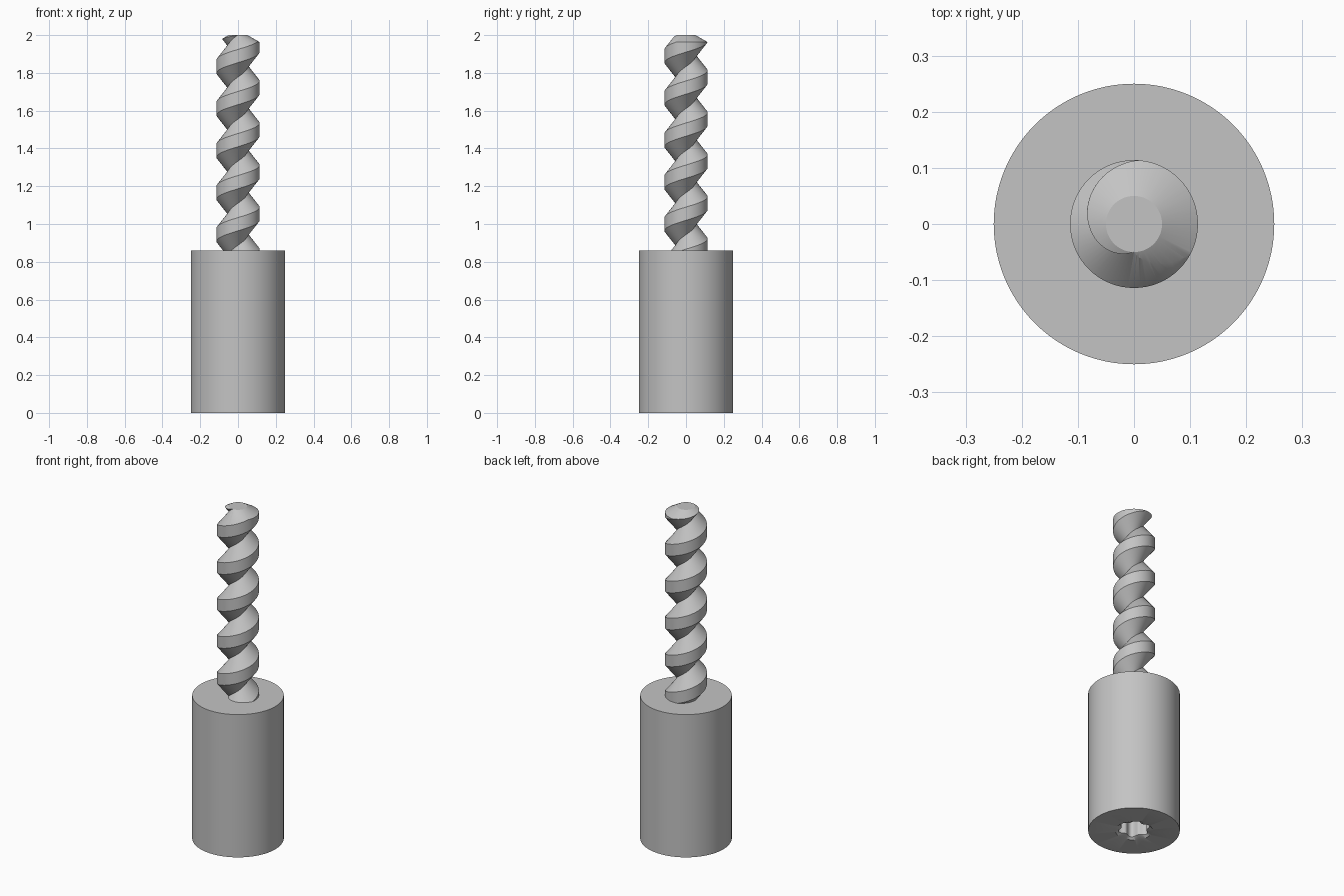
import bpy
import bmesh
from math import cos, sin, tau, radians

if "Cube" in bpy.data.objects:
    bpy.data.objects.remove(bpy.data.objects["Cube"])

# One plain grey for everything
GREY = (0.55, 0.55, 0.55, 1)
steel = bpy.data.materials.new("steel_grey")
steel.use_nodes = True
steel.diffuse_color = GREY
steel.node_tree.nodes["Principled BSDF"].inputs["Base Color"].default_value = GREY


def finish(bm, name):
    bmesh.ops.recalc_face_normals(bm, faces=bm.faces)
    mesh = bpy.data.meshes.new(name)
    bm.to_mesh(mesh)
    bm.free()
    mesh.materials.append(steel)
    obj = bpy.data.objects.new(name, mesh)
    bpy.context.collection.objects.link(obj)
    return obj


def smooth(obj, angle):
    bpy.ops.object.select_all(action="DESELECT")
    obj.select_set(True)
    bpy.context.view_layer.objects.active = obj
    bpy.ops.object.shade_smooth_by_angle(angle=radians(angle))


def turned(name, rings, sides):
    """Loft rings of (radius, height); radius may be a function of angle."""
    bm = bmesh.new()
    loops = []
    for radius, z in rings:
        loop = []
        for i in range(sides):
            a = tau * i / sides
            r = radius(a) if callable(radius) else radius
            loop.append(bm.verts.new((r * cos(a), r * sin(a), z)))
        loops.append(loop)
    for low, high in zip(loops, loops[1:]):
        for i in range(sides):
            j = (i + 1) % sides
            bm.faces.new((low[i], low[j], high[j], high[i]))
    bm.faces.new(loops[0])
    bm.faces.new(loops[-1])
    return finish(bm, name)


# Cylindrical body with a countersunk six-lobed socket underneath
BODY_TOP = 0.86


def lobes(a):
    return 0.079 + 0.011 * cos(6 * a)


body = turned("body", [(0.25, BODY_TOP), (0.25, 0), (0.102, 0),
                       (lobes, 0.012), (lobes, 0.3)], 96)
smooth(body, 30)

# Threaded shaft: helical strips of lower flank, crest and upper flank
CORE, CREST, PITCH, HALF_CREST = 0.05, 0.114, 0.2226, 0.035
STEPS = 64
TURNS_BELOW, TURNS = 7, 9
CREST_HEIGHT = 1.945

bm = bmesh.new()


def helix(radius, offset, turns):
    line = []
    for k in range(turns * STEPS + 1):
        t = k / STEPS
        z = CREST_HEIGHT + (t - TURNS_BELOW) * PITCH + offset
        line.append(bm.verts.new((radius * cos(tau * t), radius * sin(tau * t), z)))
    return line


root = helix(CORE, -PITCH / 2, TURNS + 1)
low = helix(CREST, -HALF_CREST, TURNS)
high = helix(CREST, HALF_CREST, TURNS)
for a, b in ((root, low), (low, high), (high, root[STEPS:])):
    for k in range(TURNS * STEPS):
        bm.faces.new((a[k], a[k + 1], b[k + 1], b[k]))

# Close both ends with fans; they lie outside the trimmed length
middle = CREST_HEIGHT + (TURNS / 2 - TURNS_BELOW) * PITCH
rim = [e for e in bm.edges if e.is_boundary]
for upper in (False, True):
    edges = [e for e in rim if (e.verts[0].co.z > middle) == upper]
    tip_z = sum(e.verts[0].co.z for e in edges) / len(edges)
    tip = bm.verts.new((0, 0, tip_z))
    for e in edges:
        bm.faces.new((e.verts[0], e.verts[1], tip))
shaft = finish(bm, "threaded_shaft")

# Trim the shaft to length with a chamfered end
trim = turned("shaft_trim", [(0.13, BODY_TOP - 0.01), (0.13, 1.954),
                             (CORE, 2)], 96)
trim.hide_render = True
cut = shaft.modifiers.new("trim", "BOOLEAN")
cut.operation = "INTERSECT"
cut.solver = "EXACT"
cut.object = trim
bpy.context.view_layer.update()
graph = bpy.context.evaluated_depsgraph_get()
trimmed = bpy.data.meshes.new_from_object(shaft.evaluated_get(graph))
shaft.modifiers.clear()
shaft.data = trimmed
bpy.data.objects.remove(trim)
smooth(shaft, 25)
